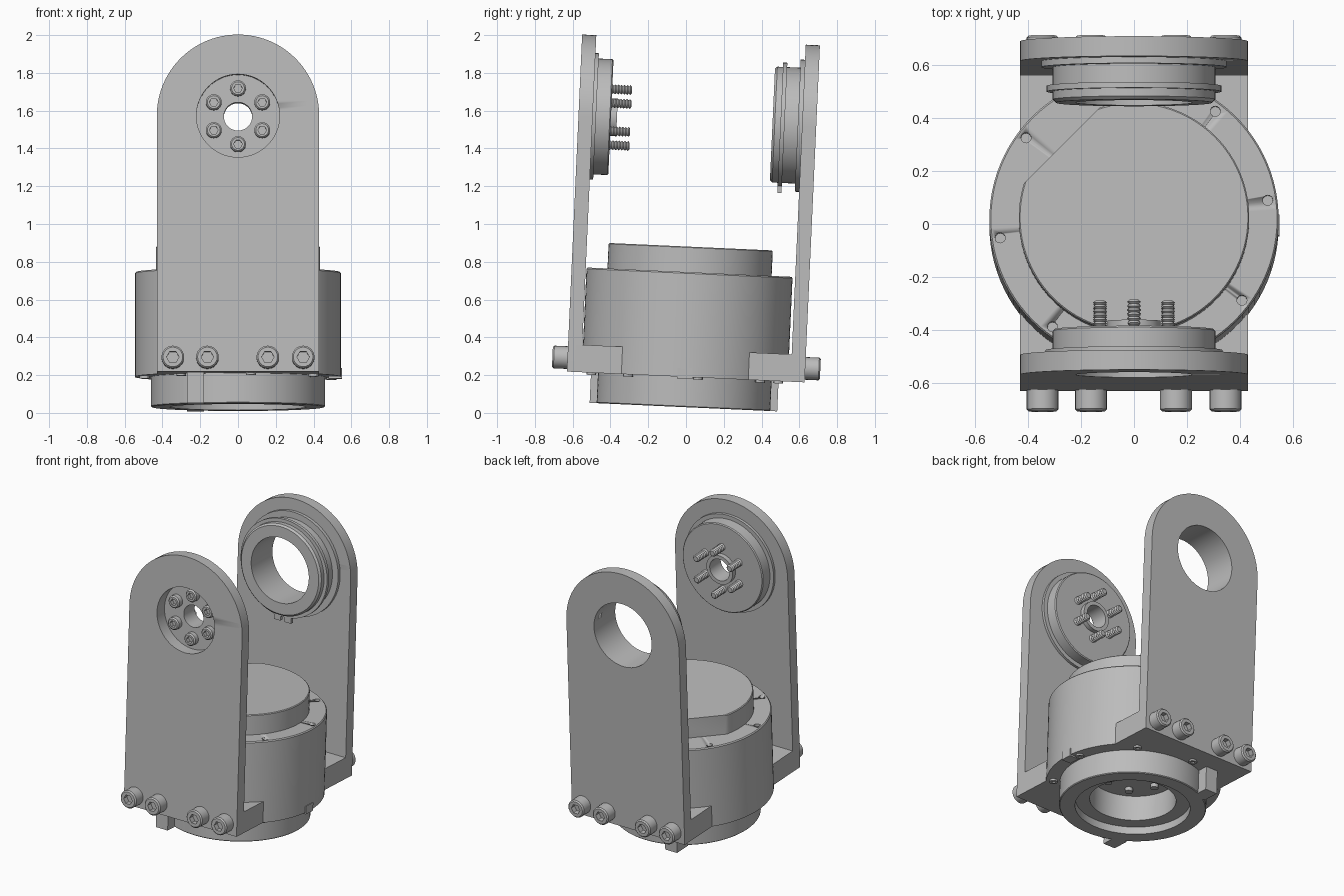
import bpy, bmesh
from math import pi, cos, sin, radians
from mathutils import Matrix, Vector

cube = bpy.data.objects.get("Cube")
if cube:
    bpy.data.objects.remove(cube, do_unlink=True)

grey = bpy.data.materials.new("machined grey")
grey.use_nodes = True
COLOUR = (0.5, 0.5, 0.5, 1)
grey.diffuse_color = COLOUR
grey.node_tree.nodes["Principled BSDF"].inputs["Base Color"].default_value = COLOUR

# The whole assembly leans slightly backwards
TILT = Matrix.Rotation(radians(-2.6), 4, 'X')
ALONG_Y = Matrix.Rotation(-pi / 2, 4, 'X')
CY = -0.015      # drum centre in y
PIVOT = 1.546    # pivot axis height


def finish(bm, name, place=Matrix(), smooth=True):
    bmesh.ops.remove_doubles(bm, verts=bm.verts, dist=1e-5)
    bmesh.ops.recalc_face_normals(bm, faces=bm.faces)
    mesh = bpy.data.meshes.new(name)
    bm.to_mesh(mesh)
    bm.free()
    mesh.materials.append(grey)
    obj = bpy.data.objects.new(name, mesh)
    bpy.context.collection.objects.link(obj)
    obj.matrix_world = TILT @ place
    if smooth:
        bpy.ops.object.select_all(action='DESELECT')
        obj.select_set(True)
        bpy.context.view_layer.objects.active = obj
        bpy.ops.object.shade_smooth_by_angle(angle=radians(30))
    return obj


def revolve(bm, profile, steps=64, closed=False, offset=Vector()):
    """Turn (radius, height) points about z; a third entry makes that ring hexagonal."""
    rings = []
    for r, h, *hexed in profile:
        ring = []
        for i in range(steps):
            a = 2 * pi * i / steps
            k = cos(pi / 6) / cos(a % (pi / 3) - pi / 6) if hexed else 1
            ring.append(bm.verts.new(offset + Vector((r * k * cos(a), r * k * sin(a), h))))
        rings.append(ring)
    pairs = list(zip(rings, rings[1:]))
    if closed:
        pairs.append((rings[-1], rings[0]))
    for low, high in pairs:
        for i in range(steps):
            j = (i + 1) % steps
            bm.faces.new((low[i], low[j], high[j], high[i]))


def lathe(name, profile, place=Matrix(), steps=64, closed=False):
    bm = bmesh.new()
    revolve(bm, profile, steps, closed)
    return finish(bm, name, place)


def box(name, low, high):
    low, high = Vector(low), Vector(high)
    bm = bmesh.new()
    bmesh.ops.create_cube(bm, size=1)
    bmesh.ops.scale(bm, vec=high - low, verts=bm.verts)
    bmesh.ops.translate(bm, vec=(low + high) / 2, verts=bm.verts)
    return finish(bm, name, smooth=False)


def cut(target, cutter):
    cutter.hide_render = True
    cutter.hide_viewport = True
    mod = target.modifiers.new("cut", 'BOOLEAN')
    mod.operation = 'DIFFERENCE'
    mod.solver = 'EXACT'
    mod.object = cutter


def on_pivot(x=0, z=PIVOT):
    return Matrix.Translation((x, 0, z)) @ ALONG_Y


def bolt_head(name, x, z, base, tip, r):
    """Socket head bolt lying along y."""
    d = 1 if tip > base else -1
    lathe(name, [(0, base), (r, base), (r, tip - d * 0.008), (r - 0.008, tip),
                 (r * 0.55, tip, 1), (r * 0.55, tip - d * r * 0.6, 1), (0, tip - d * r * 0.6)],
          on_pivot(x, z), 24)


# Motor drum with stepped bore underneath
drum = lathe("motor_drum", [(0, .25), (.27, .25), (.27, .08), (.36, .08), (.36, .03), (.455, .03),
                            (.46, .035), (.46, .19), (.546, .19), (.546, .738), (.54, .745), (0, .745)],
             Matrix.Translation((0, CY, 0)), 96)
bm = bmesh.new()
for i in range(8):
    a = radians(8 + 45 * i)
    revolve(bm, [(0, .71), (.019, .71), (.019, .8), (0, .8)], 16,
            offset=Vector((.51 * cos(a), .51 * sin(a) + CY, 0)))
    # Screws under the drum rim
    lathe("rim_screw", [(0, .2), (.026, .2), (.026, .178), (.012, .178, 1), (.012, .188, 1), (0, .188)],
          Matrix.Translation((.5 * cos(a), .5 * sin(a) + CY, 0)), 12)
cut(drum, finish(bm, "rim_hole_cutter"))

# Screws inside the bore
for i in range(6):
    a = i * pi / 3
    lathe("bore_screw", [(0, .25), (.025, .25), (.025, .225), (0, .225)],
          Matrix.Translation((.17 * cos(a), .17 * sin(a) + CY, 0)), 12)

# Raised cap with one flat side
bm = bmesh.new()
revolve(bm, [(0, .74), (.435, .74), (.435, .875), (.43, .88), (0, .88)], 96)
bmesh.ops.remove_doubles(bm, verts=bm.verts, dist=1e-5)
side = Vector((-1, 1, 0)).normalized()
result = bmesh.ops.bisect_plane(bm, geom=bm.verts[:] + bm.edges[:] + bm.faces[:],
                                plane_co=side * .385, plane_no=side, clear_outer=True)
bmesh.ops.holes_fill(bm, edges=[e for e in bm.edges if e.is_boundary], sides=0)
finish(bm, "drum_cap", Matrix.Translation((0, CY, 0)))

# Lugs and locating key on the foot
for s in (-1, 1):
    ys = sorted((CY + s * .38, CY + s * .497))
    box("foot_lug", (-.27, ys[0], .03), (-.18, ys[1], .19))
box("locating_key", (.48, CY - .04, .18), (.55, CY + .04, .235))

# Bracket floor
floor = box("bracket_floor", (-.43, -.6, .19), (.43, .58, .335))
cut(floor, lathe("floor_bore_cutter", [(0, 0), (.5, 0), (.5, .5), (0, .5)],
                 Matrix.Translation((0, CY, 0))))


# Upright plates with round tops and a pivot hole
def plate(name, y0, y1):
    outline = [(-.43, .19), (.43, .19)]
    outline += [(.43 * cos(pi * i / 48), PIVOT + .43 * sin(pi * i / 48)) for i in range(49)]
    bm = bmesh.new()
    face = bm.faces.new([bm.verts.new((x, y0, z)) for x, z in outline])
    out = bmesh.ops.extrude_face_region(bm, geom=[face])
    bmesh.ops.translate(bm, vec=(0, y1 - y0, 0),
                        verts=[v for v in out["geom"] if isinstance(v, bmesh.types.BMVert)])
    obj = finish(bm, name)
    cut(obj, lathe(name + "_hole_cutter", [(0, y0 - .1), (.22, y0 - .1), (.22, y1 + .1), (0, y1 + .1)],
                   on_pivot()))


plate("front_plate", -.64, -.565)
plate("back_plate", .545, .62)
for x in (-.345, -.162, .158, .345):
    bolt_head("front_bolt", x, .264, -.64, -.72, .06)
    bolt_head("back_bolt", x, .264, .62, .7, .06)

# Front drive hub with centre boss
lathe("front_hub", [(.075, -.555), (.222, -.555), (.222, -.566), (.335, -.566), (.335, -.547),
                    (.307, -.547), (.307, -.474), (.301, -.468), (.1, -.468), (.1, -.436), (.075, -.436)],
      on_pivot(), closed=True)

# Hub screws: heads in the recess, threaded ends inside
thread = [(0, -.48)]
for i in range(7):
    thread += [(.019, -.475 + .016 * i), (.026, -.467 + .016 * i)]
thread += [(.017, -.363), (0, -.363)]
for i in range(6):
    a = pi / 6 + i * pi / 3
    x, z = .148 * cos(a), PIVOT + .148 * sin(a)
    bolt_head("hub_screw_head", x, z, -.553, -.595, .042)
    lathe("hub_screw_thread", thread, on_pivot(x, z), 12)

# Back bearing hub: flange, barrel, snap ring and open bore
lathe("back_hub", [(.22, .548), (.35, .548), (.35, .522), (.307, .522), (.307, .452), (.33, .452),
                   (.33, .43), (.307, .43), (.307, .4), (.295, .388), (.22, .388)],
      on_pivot(), closed=True)
for x in (-.04, .04):
    box("snap_ring_tab", (x - .025, .43, PIVOT - .36), (x + .025, .452, PIVOT - .31))
